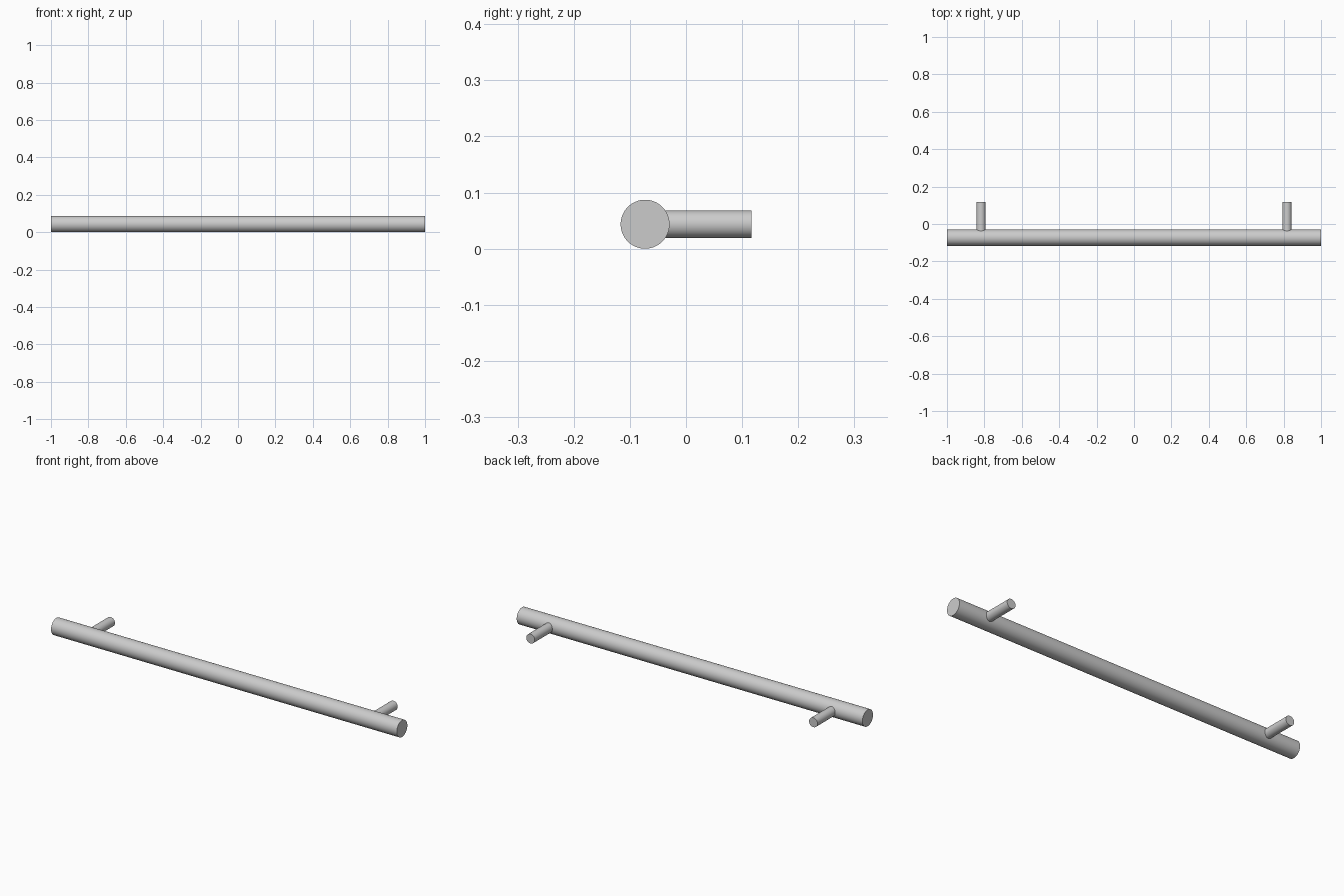
import bpy
from math import pi

if "Cube" in bpy.data.objects:
    bpy.data.objects.remove(bpy.data.objects["Cube"])

BAR_R, POST_R = 0.0436, 0.0245
BACK = 0.1165              # half depth of the whole handle
BAR_Y = -BACK + BAR_R


def rod(name, radius, length, location, rotation):
    bpy.ops.mesh.primitive_cylinder_add(vertices=64, radius=radius, depth=length,
                                        location=location, rotation=rotation)
    obj = bpy.context.object
    obj.name = name
    bpy.ops.object.transform_apply(location=False, rotation=True, scale=True)
    bpy.ops.object.shade_smooth_by_angle()
    return obj


# Long grip bar along x
rod("grip_bar", BAR_R, 2.0, (0, BAR_Y, BAR_R), (0, pi / 2, 0))

# Two mounting posts, sunk slightly into the back of the bar
post_start = BAR_Y + 0.033
for side, x in (("left", -0.818), ("right", 0.818)):
    rod(side + "_mounting_post", POST_R, BACK - post_start,
        (x, (BACK + post_start) / 2, BAR_R), (pi / 2, 0, 0))
